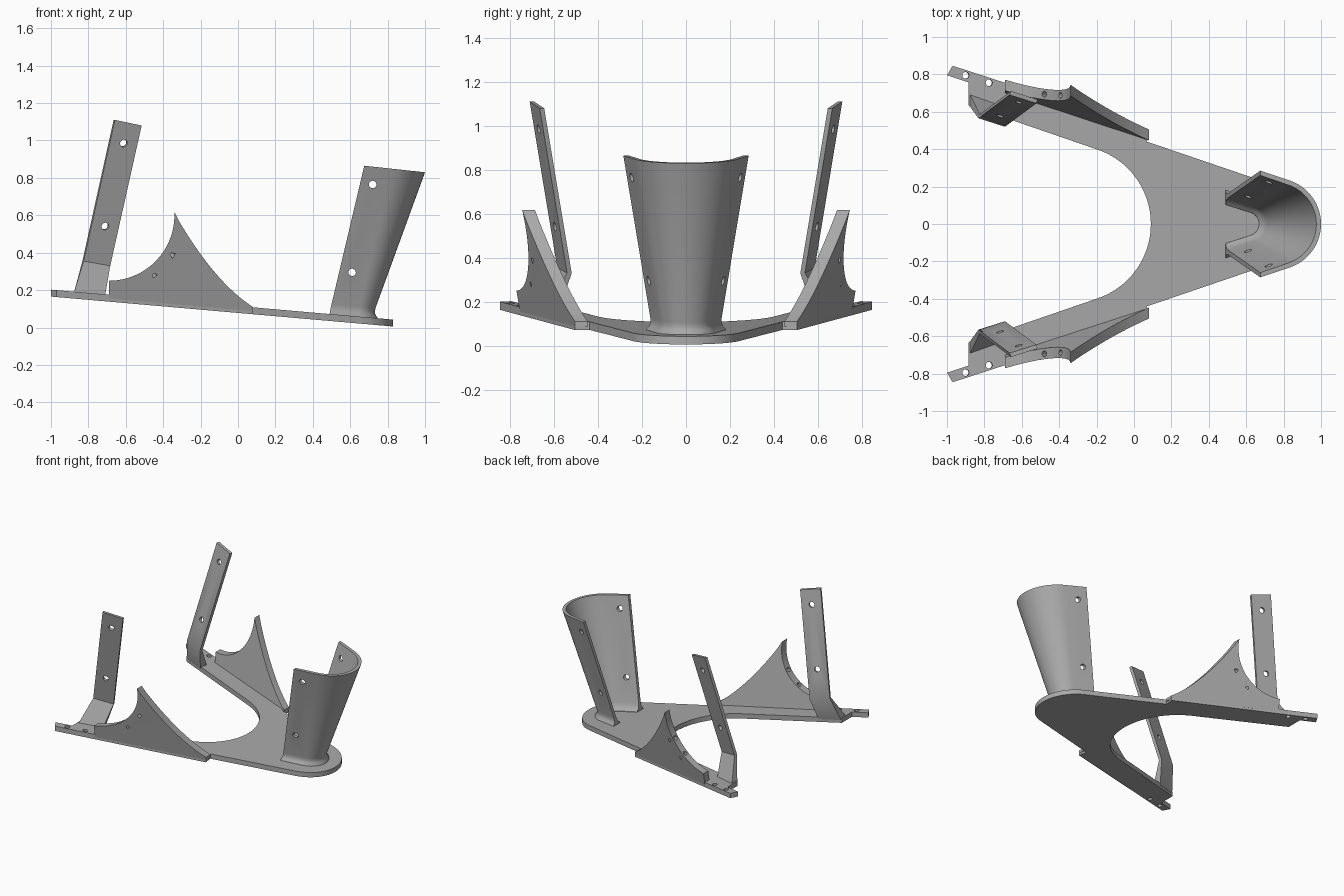
import bpy, bmesh, math
from mathutils import Vector

cube = bpy.data.objects.get("Cube")
if cube:
    bpy.data.objects.remove(cube, do_unlink=True)

GREY = (0.4, 0.4, 0.4, 1)
mat = bpy.data.materials.new("plain grey")
mat.use_nodes = True
mat.diffuse_color = GREY
mat.node_tree.nodes["Principled BSDF"].inputs["Base Color"].default_value = GREY


def plate_top(x):
    return 0.115 - 0.0875 * x


def loft(name, rings):
    """Closed rings of equal length joined into a capped solid."""
    bm = bmesh.new()
    loops = [[bm.verts.new(p) for p in ring] for ring in rings]
    n = len(loops[0])
    for a, b in zip(loops, loops[1:]):
        for i in range(n):
            j = (i + 1) % n
            bm.faces.new((a[i], a[j], b[j], b[i]))
    bm.faces.new(loops[0][::-1])
    bm.faces.new(loops[-1])
    bmesh.ops.recalc_face_normals(bm, faces=bm.faces)
    mesh = bpy.data.meshes.new(name)
    bm.to_mesh(mesh)
    bm.free()
    mesh.materials.append(mat)
    obj = bpy.data.objects.new(name, mesh)
    bpy.context.collection.objects.link(obj)
    return obj


def apply(obj, mod):
    bpy.ops.object.select_all(action="DESELECT")
    obj.select_set(True)
    bpy.context.view_layer.objects.active = obj
    bpy.ops.object.modifier_apply(modifier=mod.name)


def drill(obj, point, direction, length, radius=0.02):
    bpy.ops.mesh.primitive_cylinder_add(vertices=20, radius=radius, depth=length, location=point)
    cutter = bpy.context.object
    cutter.hide_render = True
    cutter.rotation_euler = Vector(direction).to_track_quat("Z", "Y").to_euler()
    cutter.data.materials.append(mat)
    mod = obj.modifiers.new("hole", "BOOLEAN")
    mod.operation, mod.solver, mod.object = "DIFFERENCE", "EXACT", cutter
    apply(obj, mod)
    bpy.data.objects.remove(cutter, do_unlink=True)


def finish(obj, mirror=False):
    if mirror:
        mod = obj.modifiers.new("mirror", "MIRROR")
        mod.use_axis = (False, True, False)
        apply(obj, mod)
    bpy.ops.object.select_all(action="DESELECT")
    obj.select_set(True)
    bpy.context.view_layer.objects.active = obj
    bpy.ops.object.shade_smooth_by_angle(angle=math.radians(30))


def arc(cx, cy, r, start, end, steps):
    angles = [math.radians(start + (end - start) * i / steps) for i in range(steps + 1)]
    return [(cx + r * math.cos(a), cy + r * math.sin(a)) for a in angles]


# Sloping wishbone base plate with round nose and two tabbed arms
half = arc(0.577, 0, 0.253, 0, 71, 14)
half += [(0.07, 0.44), (0.08, 0.505), (-0.97, 0.846), (-1.0, 0.795),
         (-0.885, 0.757), (-0.885, 0.635)]
half += arc(-0.33, 0, 0.42, 71, 0, 20)
outline = half + [(x, -y) for x, y in half[-2:0:-1]]
base = loft("base_plate", [[(x, y, plate_top(x) - d) for x, y in outline] for d in (0.037, 0)])
for side in (1, -1):
    for x, y in ((-0.9, 0.795), (-0.775, 0.755)):
        drill(base, (x, side * y, plate_top(x)), (0.0875, 0, 1), 0.2, 0.018)
finish(base)


# Flared U-shaped cuff with a fillet at its foot
def u_ring(t, swell, height):
    def mix(a, b):
        return a + (b - a) * t
    cx, r, wall = mix(0.605, 0.755), mix(0.115, 0.245), 0.025
    xe, ye = mix(0.49, 0.675), mix(0.155, 0.285)
    ring = []
    for offset in (swell, -wall - swell):
        path = [(xe, ye + offset)] + arc(cx, 0, r + offset, 72, -72, 28) + [(xe, -ye - offset)]
        ring += path if offset == swell else path[::-1]
    return [(x, y, mix(plate_top(x) + height, 0.865 - 0.108 * (x - 0.675))) for x, y in ring]


cuff = loft("cuff", [u_ring(0, 0.028, -0.01), u_ring(0, 0.026, 0.003), u_ring(0.015, 0.01, 0.007),
                     u_ring(0.03, 0.003, 0.01), u_ring(0.055, 0, 0.01), u_ring(1, 0, 0)])
for x, z in ((0.72, 0.765), (0.61, 0.295)):
    drill(cuff, (x, 0, z), (0, 1, 0), 1)
finish(cuff)


# Leaning side fins with a round scoop
def fin_side(x, z, inset):
    y = 0.505 + 0.325 * (0.08 - x) + 0.22 * max(z - plate_top(x), 0)
    return (x, y - inset, z)


profile = [(-0.69, plate_top(-0.69) - 0.02), (0.08, plate_top(0.08) - 0.02), (0.08, 0.11)]
for i in range(1, 12):
    t = i / 12
    profile.append((0.08 - 0.425 * t, 0.11 + 0.51 * t - 0.24 * t * (1 - t)))
profile += arc(-0.69, 0.6, 0.35, 3, -90, 24)
fin = loft("side_fins", [[fin_side(x, z, d) for x, z in profile] for d in (0, 0.058)])
for angle in (-53, -32):
    a = math.radians(angle)
    radial = Vector((math.cos(a), 0, math.sin(a)))
    spot = Vector((-0.69, 0, 0.6)) + radial * 0.35
    spot.y = fin_side(spot.x, spot.z, 0.029)[1]
    drill(fin, spot, radial, 0.12, 0.016)
finish(fin, mirror=True)

# Upright straps on wedge feet, leaning outwards
foot = [(x, y, plate_top(x) - 0.015) for x, y in
        ((-0.88, 0.632), (-0.725, 0.578), (-0.712, 0.64), (-0.88, 0.7))]


def strap_ring(a, b):
    out = Vector((0.007, 0.021, 0))
    a, b = Vector(a), Vector(b)
    return [a, b, b + out, a + out]


bend = strap_ring((-0.832, 0.565, 0.355), (-0.69, 0.52, 0.33))
tip = strap_ring((-0.665, 0.69, 1.11), (-0.522, 0.645, 1.08))
strap = loft("upright_straps", [foot, bend, tip])
normal = (bend[1] - bend[0]).cross(tip[0] - bend[0])
for t in (0.27, 0.86):
    middle = (bend[0] + bend[1]).lerp(tip[0] + tip[1], t) / 2
    drill(strap, middle, normal, 0.15)
finish(strap, mirror=True)
